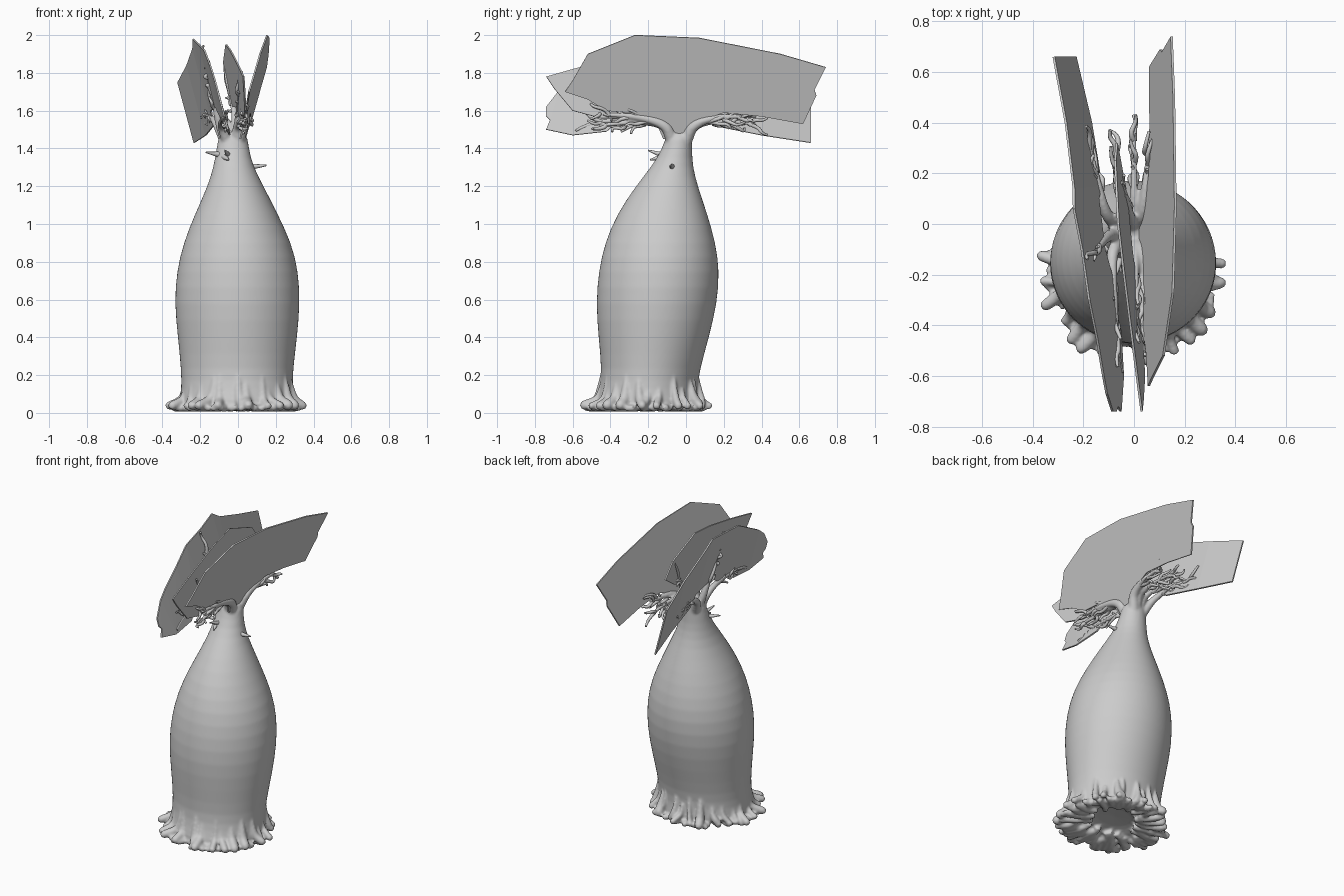
import bpy, bmesh, math, random
from mathutils import Vector

random.seed(4)
cube = bpy.data.objects.get("Cube")
if cube:
    bpy.data.objects.remove(cube)

clay = bpy.data.materials.new("pale grey")
clay.use_nodes = True
GREY = (0.6, 0.6, 0.6, 1)
clay.diffuse_color = GREY
clay.node_tree.nodes["Principled BSDF"].inputs["Base Color"].default_value = GREY


def add_mesh(name, mesh, smooth=True):
    obj = bpy.data.objects.new(name, mesh)
    bpy.context.collection.objects.link(obj)
    mesh.materials.clear()
    mesh.materials.append(clay)
    for p in mesh.polygons:
        p.use_smooth = smooth
    return obj


def tubes(name, paths, sides=2):
    """Tapered tubes; every path is a list of (point, radius)."""
    curve = bpy.data.curves.new(name, "CURVE")
    curve.dimensions = "3D"
    curve.bevel_depth = 1
    curve.bevel_resolution = sides
    curve.resolution_u = 4
    curve.use_fill_caps = True
    for path in paths:
        s = curve.splines.new("NURBS")
        s.points.add(len(path) - 1)
        s.use_endpoint_u = True
        s.order_u = 3
        for pt, (co, r) in zip(s.points, path):
            pt.co = (*co, 1)
            pt.radius = r
    temp = bpy.data.objects.new(name + "_path", curve)
    bpy.context.collection.objects.link(temp)
    dg = bpy.context.evaluated_depsgraph_get()
    mesh = bpy.data.meshes.new_from_object(temp.evaluated_get(dg))
    bpy.data.objects.remove(temp)
    return add_mesh(name, mesh)


# Swollen trunk: height, x range, y range of each ring
RINGS = [
    (0.07, -.14, .14, -.3, -.08), (0.04, -.18, .18, -.35, -.04),
    (0.03, -.3, .3, -.48, .07), (0.06, -.31, .3, -.48, .07),
    (0.12, -.3, .29, -.46, .06), (0.22, -.3, .29, -.445, .07),
    (0.4, -.318, .313, -.463, .122), (0.58, -.337, .329, -.477, .165),
    (0.75, -.325, .32, -.463, .178), (0.9, -.289, .283, -.43, .157),
    (1.05, -.229, .212, -.367, .114), (1.2, -.16, .135, -.267, .062),
    (1.3, -.13, .082, -.185, .036), (1.4, -.112, .055, -.122, .03),
    (1.5, -.1, .05, -.1, .04)]
SIDES = 64
bm = bmesh.new()
loops = []
for z, x0, x1, y0, y1 in RINGS:
    ring = []
    for i in range(SIDES):
        a = math.tau * i / SIDES
        ring.append(bm.verts.new(((x0 + x1) / 2 + (x1 - x0) / 2 * math.cos(a),
                                  (y0 + y1) / 2 + (y1 - y0) / 2 * math.sin(a), z)))
    loops.append(ring)
for lo, hi in zip(loops, loops[1:]):
    for i in range(SIDES):
        j = (i + 1) % SIDES
        bm.faces.new((lo[i], lo[j], hi[j], hi[i]))
bm.faces.new(loops[0][::-1])
bm.faces.new(loops[-1])
mesh = bpy.data.meshes.new("trunk")
bm.to_mesh(mesh)
bm.free()
trunk = add_mesh("trunk", mesh)

# Uneven buttress roots around the foot, with knobs curling underneath
roots = []
COUNT = 27
for i in range(COUNT):
    a = math.tau * (i + random.uniform(-.35, .35)) / COUNT
    front = 0.5 - 0.5 * math.sin(a)

    def foot(s, z, turn=0):
        return Vector((s * .3 * math.cos(a + turn), -.19 + s * .27 * math.sin(a + turn), z))
    reach = random.uniform(.98, 1.15) + .17 * front
    r = random.uniform(.018, .034)
    lean = random.uniform(-.12, .12)
    top = random.uniform(.12, .22)
    roots.append([(foot(.94, top), .01), (foot(.97, top * .6), r * .8),
                  (foot(1.02, .065, lean * .4), r), (foot(reach, .04, lean), r),
                  (foot(reach + .04, .034, lean), .024), (foot(reach + .07, .03, lean), .014)])
    for turn in (-.1, .1):
        inner = random.uniform(.45, .85)
        roots.append([(foot(inner, .04), .022), (foot(inner + .15, .028, turn * 1.5), .024),
                      (foot(reach - .1, .026, turn), .022),
                      (foot(reach - random.uniform(0, .08), .024, turn), .016)])
root_mass = tubes("roots", roots)


# Flat foliage sheets: x position of a point at (y, z) on each sheet
def left_plane(y, z):
    return .165 + .27 * (z - 2) + .04 * y


def right_plane(y, z):
    return -.22 - .27 * (z - 1.95) - .15 * y - .12 * y * y


def middle_plane(y, z):
    return -.03 - .095 * y - .13 * (z - 1.7)


def sheet(name, plane, outline):
    bm = bmesh.new()
    bm.faces.new([bm.verts.new((plane(y, z), y, z)) for y, z in outline])
    bmesh.ops.triangulate(bm, faces=bm.faces[:])
    me = bpy.data.meshes.new(name)
    bm.to_mesh(me)
    bm.free()
    obj = add_mesh(name, me, False)
    mod = obj.modifiers.new("thickness", "SOLIDIFY")
    mod.thickness = .009
    mod.offset = 0


sheet("left_foliage", left_plane, [
    (-.64, 1.7), (-.6, 1.76), (-.52, 1.9), (-.27, 2), (.07, 1.985), (.5, 1.9),
    (.74, 1.83), (.68, 1.71), (.69, 1.68), (.62, 1.53), (.4, 1.57), (.2, 1.59),
    (.08, 1.55), (.02, 1.47), (-.12, 1.45), (-.15, 1.52), (-.3, 1.59), (-.42, 1.6),
    (-.52, 1.66)])
sheet("right_foliage", right_plane, [
    (-.67, 1.71), (-.6, 1.76), (-.45, 1.84), (-.3, 1.92), (-.1, 1.95), (.06, 1.98),
    (.14, 1.93), (.4, 1.84), (.66, 1.75), (.66, 1.43), (.4, 1.47), (.15, 1.52),
    (.1, 1.6), (-.1, 1.62), (-.2, 1.56), (-.34, 1.56), (-.42, 1.49), (-.6, 1.47),
    (-.74, 1.5), (-.72, 1.55), (-.74, 1.57), (-.74, 1.62)])
sheet("middle_foliage", middle_plane, [
    (-.7, 1.72), (-.6, 1.6), (-.45, 1.56), (-.3, 1.56), (-.1, 1.62), (.05, 1.62),
    (.2, 1.68), (.32, 1.76), (.25, 1.86), (0, 1.95), (-.2, 1.92), (-.45, 1.86),
    (-.6, 1.82), (-.74, 1.78)])

# Limbs spreading from the crown along the sheets, with crooked twigs
CROWN = Vector((-.03, -.04, 1.36))
limbs, twigs = [], []


def wobble(amount):
    return Vector([random.uniform(-amount, amount) for _ in range(3)])


def limb(plane, y, z, r=.03):
    end = Vector((plane(y, z), y, z))
    knee = Vector((plane(y * .2, 1.52), y * .2 - .02, 1.53))
    mid = knee.lerp(end, .5) + Vector((0, 0, .02))
    limbs.append([(CROWN, r * 1.3), (CROWN.lerp(knee, .6), r), (knee, r * .8),
                  (mid, r * .5), (end, .011)])
    out = (end - knee).normalized()
    for t in (.3, .6, .9):
        base = knee.lerp(end, t)
        for side in (-1, 1):
            size = random.uniform(.07, .14)
            tip = base + out * size + Vector((0, 0, side * size * .4))
            twigs.append([(base, .012), (base.lerp(tip, .3) + wobble(.025), .011),
                          (base.lerp(tip, .7) + wobble(.025), .009),
                          (tip + wobble(.015), .006)])


for y, z in ((-.44, 1.58), (.3, 1.57)):
    limb(left_plane, y, z, .036)
for y, z in ((-.48, 1.54), (.3, 1.58), (-.12, 1.8)):
    limb(right_plane, y, z)
for y, z in ((-.46, 1.52), (-.4, 1.7), (.15, 1.7)):
    limb(middle_plane, y, z)
# Free limbs reaching back between the sheets
limb(lambda y, z: 0, .36, 1.53, .026)
limb(lambda y, z: -.04 - .15 * y, .28, 1.55, .026)
limb_mass = tubes("limbs", limbs, sides=3)
tubes("twigs", twigs, sides=1)

# Short spurs below the crown
spurs = []
for base, tip in (((.03, -.07, 1.3), (.15, -.08, 1.31)),
                  ((-.06, -.08, 1.36), (-.17, -.12, 1.38)),
                  ((-.04, -.08, 1.35), (-.07, -.2, 1.39)),
                  ((-.08, -.1, 1.36), (-.05, -.19, 1.34))):
    a, b = Vector(base), Vector(tip)
    spurs.append([(a, .022), (a.lerp(b, .5), .013), (b, .004)])
tubes("spurs", spurs)

# Fuse trunk, roots and limbs into one soft skin
bpy.ops.object.select_all(action="DESELECT")
for obj in (trunk, root_mass, limb_mass):
    obj.select_set(True)
bpy.context.view_layer.objects.active = trunk
bpy.ops.object.join()
trunk.modifiers.new("round", "SUBSURF").levels = 1
skin = trunk.modifiers.new("fuse", "REMESH")
skin.mode = "VOXEL"
skin.voxel_size = .008
skin.use_smooth_shade = True
soften = trunk.modifiers.new("soften", "SMOOTH")
soften.factor = .5
soften.iterations = 6
